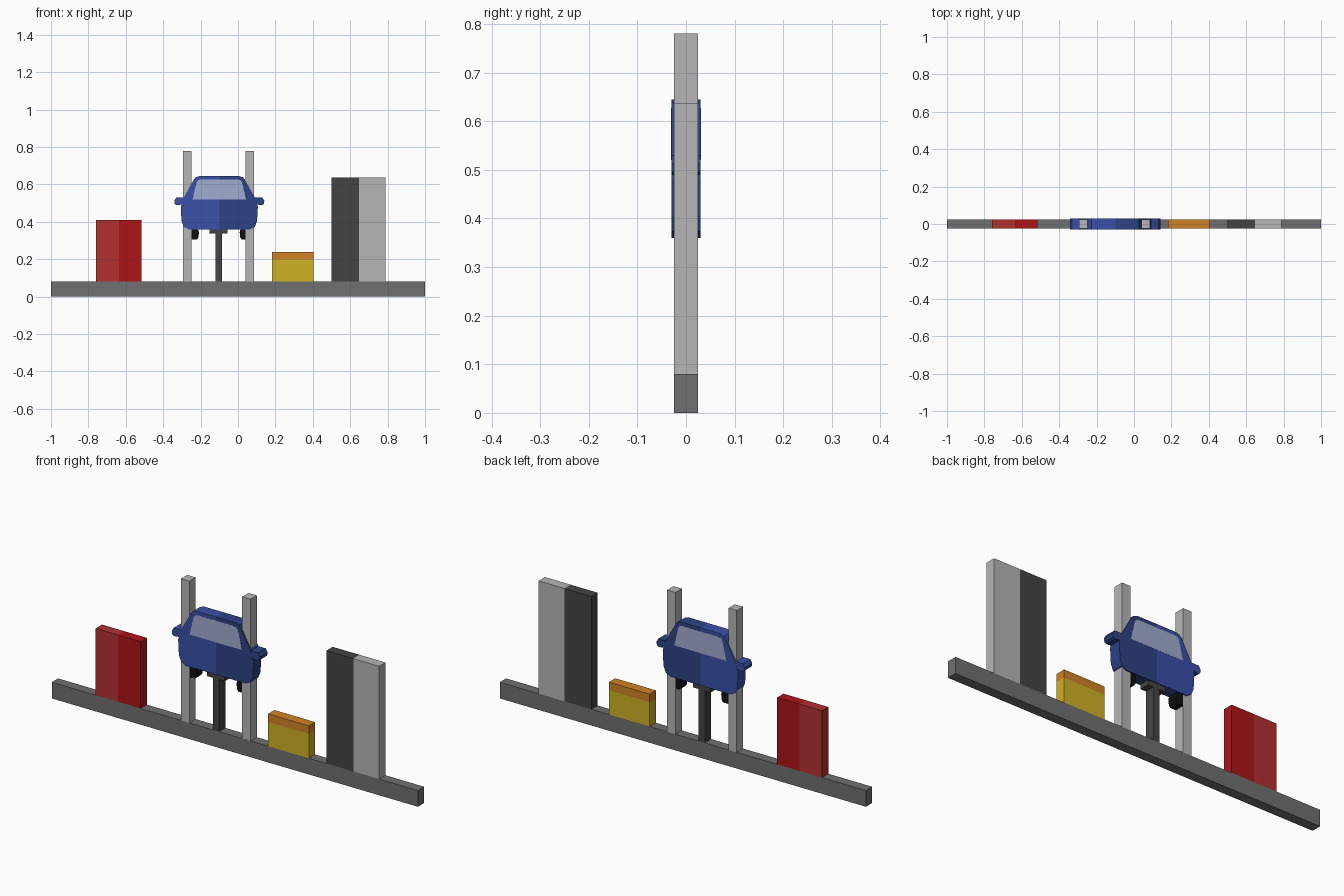
import bpy, bmesh

if "Cube" in bpy.data.objects:
    bpy.data.objects.remove(bpy.data.objects["Cube"])


def lin(c):
    c /= 255
    return c / 12.92 if c < 0.04045 else ((c + 0.055) / 1.055) ** 2.4


def material(name, r, g, b):
    m = bpy.data.materials.new(name)
    m.diffuse_color = (lin(r), lin(g), lin(b), 1)
    m.use_nodes = True
    m.node_tree.nodes["Principled BSDF"].inputs["Base Color"].default_value = m.diffuse_color
    return m


FLOOR = material("floor_grey", 112, 112, 112)
RED = material("red", 175, 20, 22)
SOFT_RED = material("soft_red", 178, 48, 48)
LIGHT = material("light_grey", 182, 182, 182)
DARK = material("dark_grey", 68, 68, 68)
YELLOW = material("yellow", 208, 178, 36)
ORANGE = material("orange", 208, 130, 38)
BLUE = material("blue", 58, 80, 168)
NAVY = material("navy", 44, 66, 132)
GLASS = material("glass", 160, 172, 208)
BLACK = material("black", 16, 16, 16)


def slab(name, pts, depth, mat):
    """Extrude an (x, z) outline symmetrically about y = 0."""
    bm = bmesh.new()
    face = bm.faces.new([bm.verts.new((x, -depth, z)) for x, z in pts])
    ext = bmesh.ops.extrude_face_region(bm, geom=[face])
    moved = [v for v in ext["geom"] if isinstance(v, bmesh.types.BMVert)]
    bmesh.ops.translate(bm, verts=moved, vec=(0, 2 * depth, 0))
    bmesh.ops.recalc_face_normals(bm, faces=bm.faces)
    mesh = bpy.data.meshes.new(name)
    bm.to_mesh(mesh)
    bm.free()
    mesh.materials.append(mat)
    ob = bpy.data.objects.new(name, mesh)
    bpy.context.collection.objects.link(ob)
    return ob


def box(name, x0, x1, z0, z1, mat, depth=0.0245):
    return slab(name, [(x0, z0), (x1, z0), (x1, z1), (x0, z1)], depth, mat)


# Floor strip
box("floor", -1, 1, 0, 0.08, FLOOR)

# Two-tone red tool cabinet
box("red_cabinet_left", -0.76, -0.637, 0.08, 0.41, SOFT_RED)
box("red_cabinet_right", -0.637, -0.515, 0.08, 0.41, RED)

# Lift posts
box("lift_post_left", -0.294, -0.249, 0.08, 0.78, LIGHT)
box("lift_post_right", 0.04, 0.086, 0.08, 0.78, LIGHT)

# Central jack and its pad
box("jack_column", -0.12, -0.086, 0.08, 0.337, DARK)
box("jack_pad", -0.152, -0.056, 0.337, 0.36, DARK)

# Yellow bench with orange top
box("bench_base", 0.182, 0.404, 0.08, 0.20, YELLOW)
box("bench_top", 0.182, 0.404, 0.20, 0.24, ORANGE)

# Two-tone tall locker
box("locker_dark", 0.50, 0.647, 0.08, 0.637, DARK)
box("locker_light", 0.647, 0.788, 0.08, 0.637, LIGHT)

# Car: half outlines measured from the car's centre line
CX = -0.10
BODY = [(0, 0.36), (0.165, 0.36), (0.19, 0.374), (0.202, 0.405), (0.206, 0.48),
        (0.19, 0.53), (0.14, 0.62), (0.127, 0.638), (0.105, 0.645), (0, 0.645)]
MIRROR = [(0.19, 0.494), (0.228, 0.489), (0.238, 0.495), (0.241, 0.512),
          (0.231, 0.529), (0.187, 0.529)]
WHEEL = [(0.115, 0.365), (0.109, 0.345), (0.111, 0.318), (0.119, 0.306),
         (0.156, 0.306), (0.165, 0.318), (0.168, 0.345), (0.162, 0.365)]
GLASS_HALF = [(0.143, 0.52), (0.121, 0.612), (0.113, 0.623), (0.098, 0.627)]

for side, s, paint in (("left", -1, BLUE), ("right", 1, NAVY)):
    def half(pts):
        return [(CX + s * x, z) for x, z in pts]
    slab("car_body_" + side, half(BODY), 0.03, paint)
    slab("car_mirror_" + side, half(MIRROR), 0.0295, paint)
    slab("car_wheel_" + side, half(WHEEL), 0.024, BLACK)

# Window panes, visible front and back
pane = [(CX + x, z) for x, z in GLASS_HALF]
pane += [(CX - x, z) for x, z in reversed(GLASS_HALF)]
slab("car_window", pane, 0.0305, GLASS)
